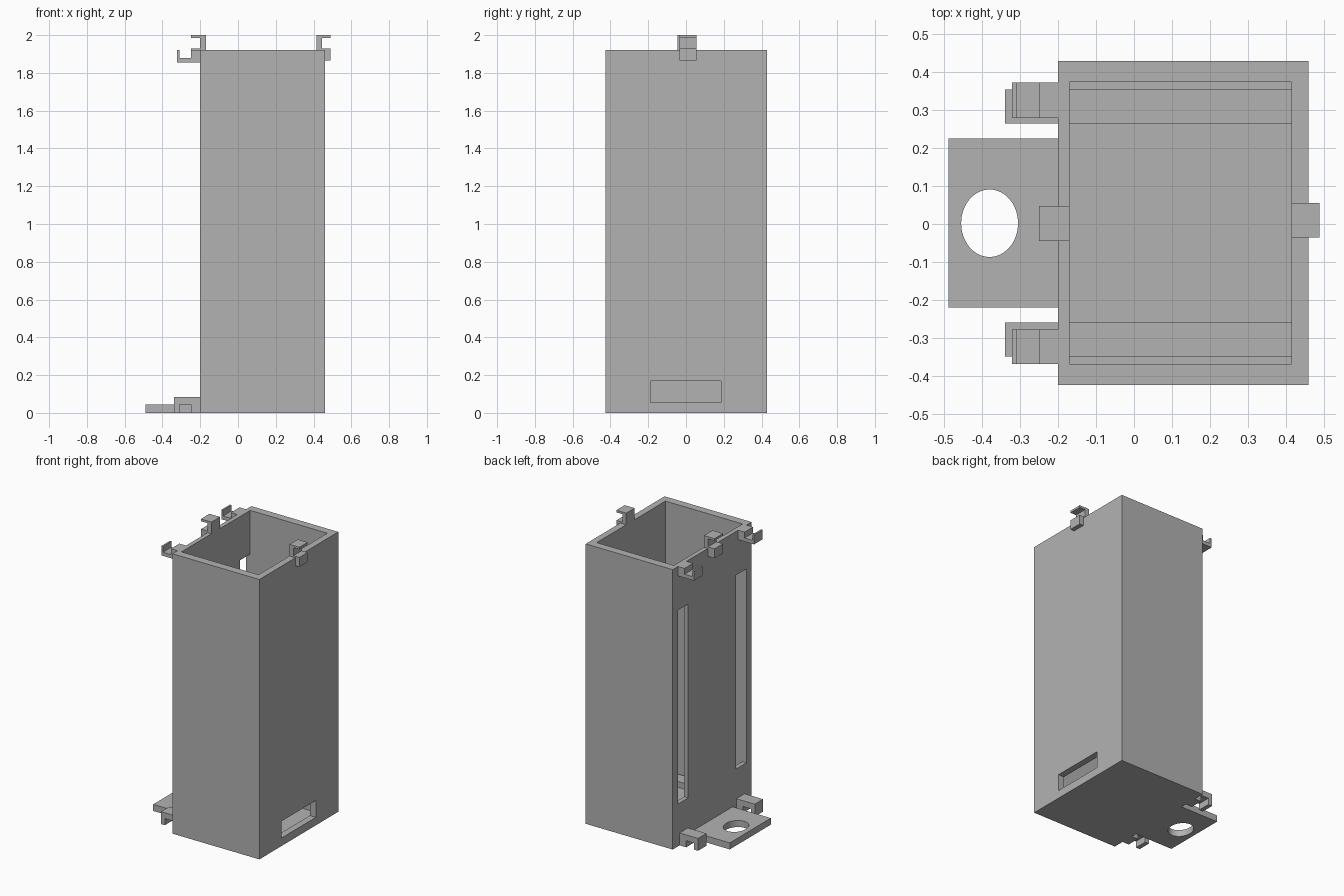
import bpy
import bmesh
from mathutils import Matrix, Vector

cube = bpy.data.objects.get("Cube")
if cube:
    bpy.data.objects.remove(cube, do_unlink=True)

grey = bpy.data.materials.new("plain grey")
grey.use_nodes = True
COLOUR = (0.448, 0.448, 0.448, 1)
grey.diffuse_color = COLOUR
grey.node_tree.nodes["Principled BSDF"].inputs["Base Color"].default_value = COLOUR


def add_object(name, bm):
    bmesh.ops.recalc_face_normals(bm, faces=bm.faces)
    mesh = bpy.data.meshes.new(name)
    bm.to_mesh(mesh)
    bm.free()
    mesh.materials.append(grey)
    obj = bpy.data.objects.new(name, mesh)
    bpy.context.collection.objects.link(obj)
    return obj


def box(name, x, y, z):
    """Box from (low, high) ranges."""
    low, high = (Vector(c) for c in zip(x, y, z))
    bm = bmesh.new()
    place = Matrix.Translation((low + high) / 2) @ Matrix.Diagonal((high - low).to_4d())
    bmesh.ops.create_cube(bm, size=1, matrix=place)
    return add_object(name, bm)


def extrude_profile(name, points, y):
    """Side profile in x and z, drawn out along y."""
    bm = bmesh.new()
    face = bm.faces.new([bm.verts.new((px, y[0], pz)) for px, pz in points])
    new = bmesh.ops.extrude_face_region(bm, geom=[face])["geom"]
    verts = [v for v in new if isinstance(v, bmesh.types.BMVert)]
    bmesh.ops.translate(bm, verts=verts, vec=(0, y[1] - y[0], 0))
    return add_object(name, bm)


def cut(target, cutter):
    """Subtract the cutter, then discard it."""
    mod = target.modifiers.new("cut", "BOOLEAN")
    mod.operation = "DIFFERENCE"
    mod.solver = "EXACT"
    mod.object = cutter
    cutter.hide_render = True
    bpy.context.view_layer.update()
    graph = bpy.context.evaluated_depsgraph_get()
    mesh = bpy.data.meshes.new_from_object(target.evaluated_get(graph))
    target.modifiers.clear()
    target.data = mesh
    bpy.data.objects.remove(cutter, do_unlink=True)


TOP = 1.92
WALL, BACK = -0.2, 0.46        # outer wall planes along x
IN_L, IN_R = -0.17, 0.415      # inner wall planes along x
FLOOR = 0.045
RAIL = 0.085

# Open-topped housing with a window and two tall slots
housing = box("housing", (WALL, BACK), (-0.425, 0.43), (0, TOP))
cut(housing, box("cavity", (IN_L, IN_R), (-0.37, 0.375), (FLOOR, 2.2)))
cut(housing, box("window", (0.3, 0.6), (-0.188, 0.186), (0.055, 0.17)))
for y in ((0.262, 0.373), (-0.368, -0.257)):
    cut(housing, box("slot", (-0.4, 0), y, (0.29, 1.62)))

# Mounting tab with an oval hole
tab = box("mounting_tab", (-0.49, WALL), (-0.22, 0.225), (0, FLOOR))
bm = bmesh.new()
bmesh.ops.create_cone(bm, cap_ends=True, segments=64, radius1=1, radius2=1, depth=1,
                      matrix=Matrix.Translation((-0.381, 0.002, 0))
                      @ Matrix.Diagonal((0.075, 0.089, 1, 1)))
cut(tab, add_object("tab_hole", bm))

# Lower hooks open downward, and carry on inside as floor rails
lower_hook = [(WALL, 0), (WALL, RAIL), (-0.34, RAIL), (-0.34, 0),
              (-0.31, 0), (-0.31, FLOOR), (-0.25, FLOOR), (-0.25, 0)]
# Upper hooks open upward
upper_hook = [(WALL, 1.855), (WALL, TOP), (-0.25, TOP), (-0.25, 1.88),
              (-0.31, 1.88), (-0.31, TOP), (-0.322, TOP), (-0.322, 1.855)]

for side, low_y, high_y in (("back", (0.265, 0.355), (0.28, 0.373)),
                            ("front", (-0.35, -0.26), (-0.37, -0.278))):
    extrude_profile(side + "_lower_hook", lower_hook, low_y)
    extrude_profile(side + "_upper_hook", upper_hook, high_y)
    box(side + "_floor_rail", (IN_L, IN_R), low_y, (FLOOR, RAIL))


# C-shaped rim clips standing on the left and right walls
def rim_clip(name, tip, outer, inner, post, y):
    points = [(tip, 1.865), (outer, 1.865), (outer, TOP), (inner, TOP), (inner, 2),
              (tip, 2), (tip, 1.985), (post, 1.985), (post, 1.93), (tip, 1.93)]
    extrude_profile(name, points, y)


rim_clip("right_rim_clip", -0.25, WALL, IN_L, -0.2, (-0.045, 0.048))
rim_clip("left_rim_clip", 0.49, BACK, IN_R, 0.445, (-0.035, 0.055))
